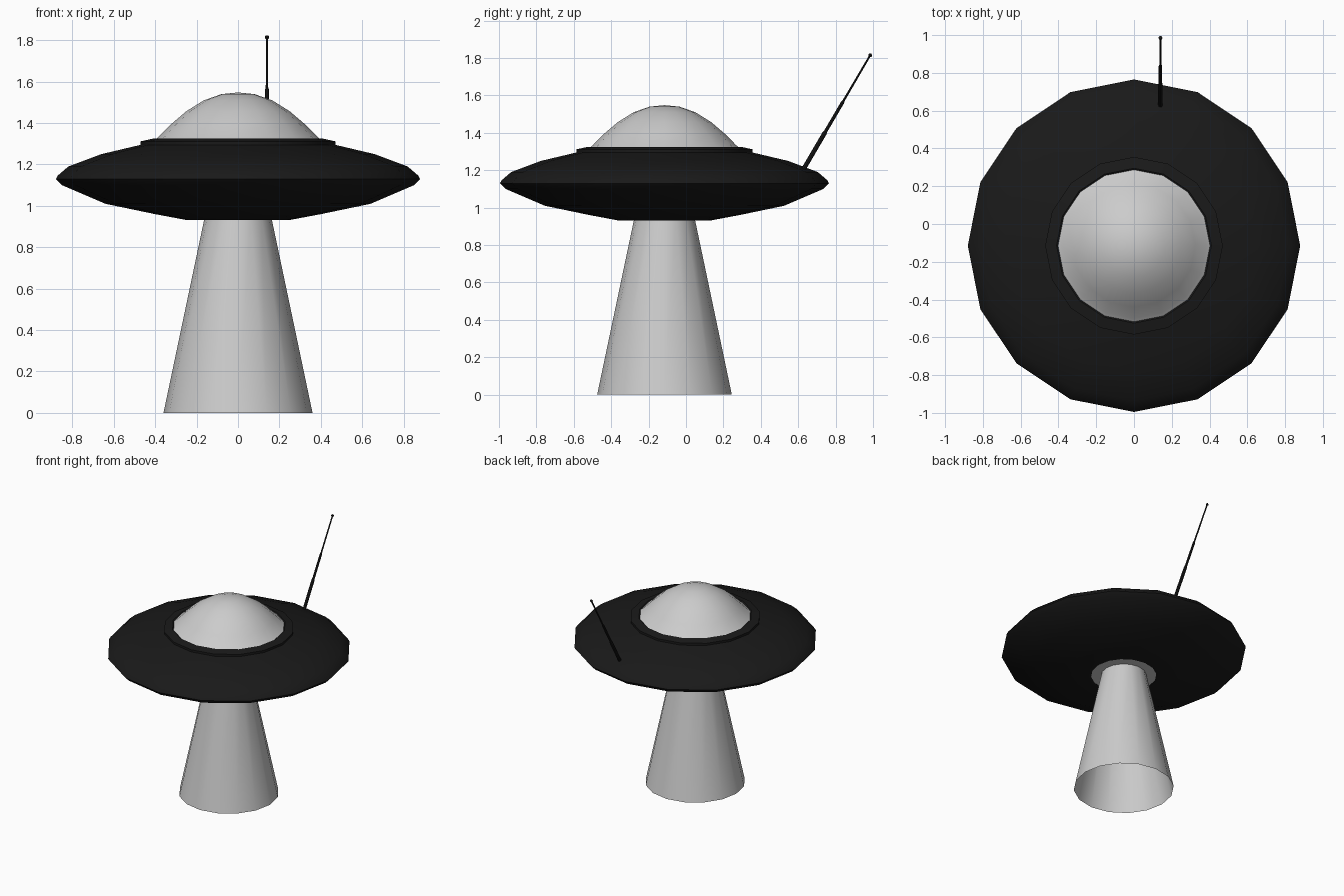
import bpy
import math
from mathutils import Vector

if "Cube" in bpy.data.objects:
    bpy.data.objects.remove(bpy.data.objects["Cube"])

CENTRE = Vector((0, -0.115, 0))


def material(name, shade):
    m = bpy.data.materials.new(name)
    m.diffuse_color = (shade, shade, shade, 1)
    m.use_nodes = True
    m.node_tree.nodes["Principled BSDF"].inputs["Base Color"].default_value = m.diffuse_color
    return m


def lathe(name, profile, sides, mat=None, angle=35, origin=CENTRE):
    """Revolve (radius, height) points about local z; radius 0 gives a pole."""
    verts, faces, rings = [], [], []
    for r, z in profile:
        n = 1 if r == 0 else sides
        rings.append(range(len(verts), len(verts) + n))
        verts += [(r * math.cos(2 * math.pi * i / sides),
                   r * math.sin(2 * math.pi * i / sides), z) for i in range(n)]
    for a, b in zip(rings, rings[1:]):
        for i in range(sides):
            j = (i + 1) % sides
            if len(a) == 1:
                faces.append((a[0], b[j], b[i]))
            elif len(b) == 1:
                faces.append((a[i], a[j], b[0]))
            else:
                faces.append((a[i], a[j], b[j], b[i]))
    mesh = bpy.data.meshes.new(name)
    mesh.from_pydata(verts, [], faces)
    mesh.polygons.foreach_set("use_smooth", [True] * len(faces))
    mesh.set_sharp_from_angle(angle=math.radians(angle))
    if mat:
        mesh.materials.append(mat)
    obj = bpy.data.objects.new(name, mesh)
    obj.location = origin
    bpy.context.collection.objects.link(obj)
    return obj


black = material("black_metal", 0.01)

# Saucer hull, from the hole underneath to the collar round the dome
lathe("saucer_hull", [
    (0.235, 0.935), (0.25, 0.932), (0.40, 0.96), (0.64, 1.01), (0.85, 1.10),
    (0.88, 1.13), (0.87, 1.147), (0.82, 1.19), (0.66, 1.25), (0.47, 1.295),
    (0.47, 1.312), (0.41, 1.325), (0.395, 1.315)], 16, black)

# Grey plate closing the hole underneath
lathe("beam_emitter", [(0, 0.937), (0.237, 0.937)], 16).data.flip_normals()

# Glass dome
lathe("dome", [
    (0.405, 1.318), (0.385, 1.332), (0.325, 1.393), (0.25, 1.457),
    (0.165, 1.51), (0.08, 1.54), (0, 1.548)], 16, angle=60)

# Open flared light beam
lathe("light_beam", [(0.36, 0), (0.16, 0.95)], 16)

# Telescopic antenna leaning backwards, with a small ball tip
base, tip = Vector((0.14, 0.625, 1.20)), Vector((0.14, 0.985, 1.815))
axis = tip - base
length = axis.length
antenna = lathe("antenna", [
    (0, 0), (0.012, 0), (0.012, 0.23), (0.009, 0.24), (0.009, 0.42),
    (0.006, 0.43), (0.005, length - 0.01), (0.010, length - 0.004),
    (0.010, length + 0.004), (0, length + 0.01)], 8, black, origin=base)
antenna.rotation_euler = axis.to_track_quat('Z', 'Y').to_euler()
